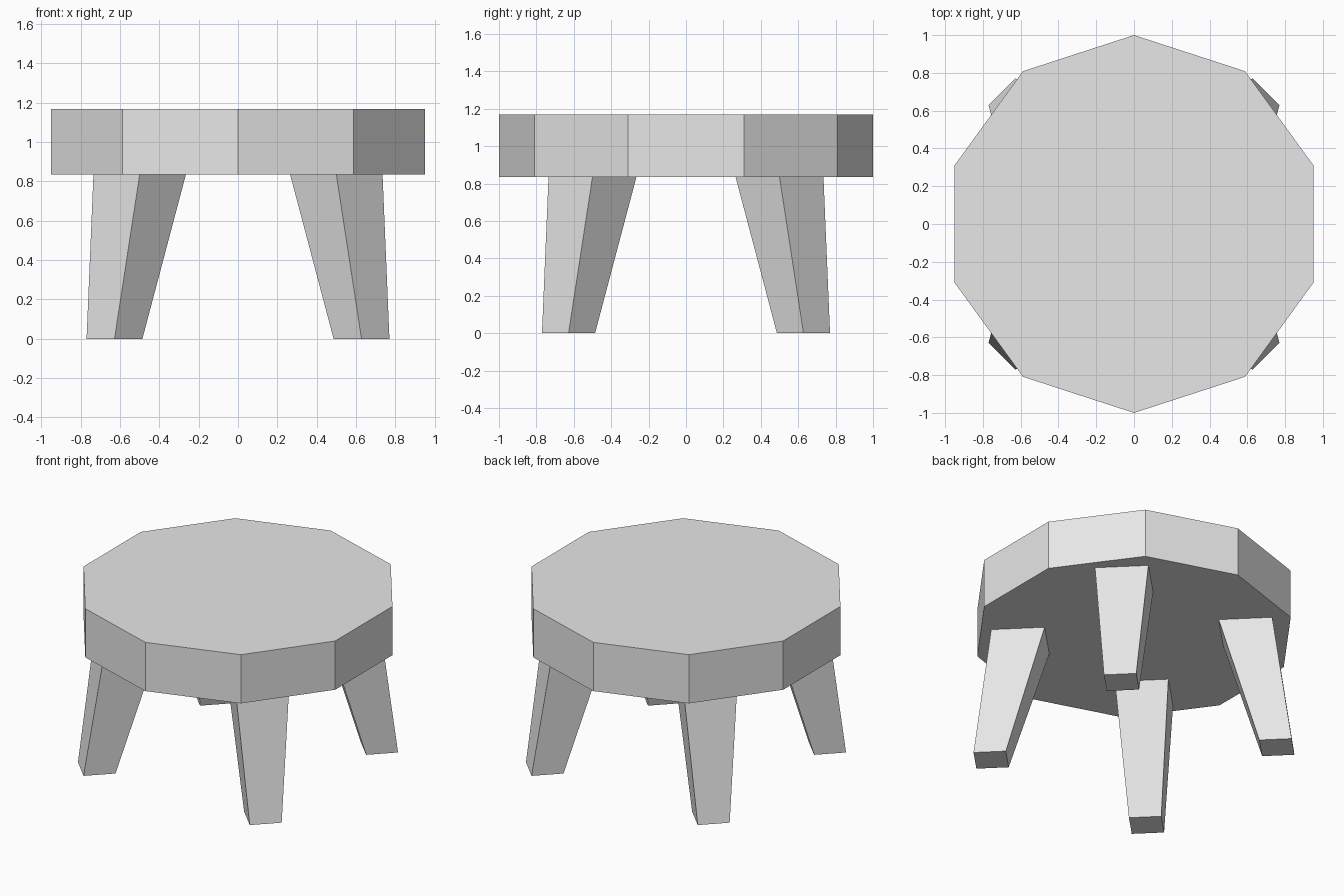
import bpy
import bmesh
from math import sin, cos, pi

cube = bpy.data.objects.get("Cube")
if cube:
    bpy.data.objects.remove(cube, do_unlink=True)

SEAT_BOTTOM, SEAT_TOP = 0.835, 1.168

grey = bpy.data.materials.new("light_grey")
grey.use_nodes = True
grey.diffuse_color = (0.8, 0.8, 0.8, 1)
grey.node_tree.nodes["Principled BSDF"].inputs["Base Color"].default_value = (0.8, 0.8, 0.8, 1)


def loft(name, sides, start, low, high):
    """Flat-sided solid between two regular polygons (x, y, z, radius)."""
    bm = bmesh.new()
    rings = []
    for x, y, z, r in (low, high):
        angles = [start + 2 * pi * i / sides for i in range(sides)]
        rings.append([bm.verts.new((x + r * cos(a), y + r * sin(a), z)) for a in angles])
    bottom, top = rings
    bm.faces.new(bottom[::-1])
    bm.faces.new(top)
    for i in range(sides):
        j = (i + 1) % sides
        bm.faces.new((bottom[i], bottom[j], top[j], top[i]))
    mesh = bpy.data.meshes.new(name)
    bm.to_mesh(mesh)
    bm.free()
    mesh.materials.append(grey)
    obj = bpy.data.objects.new(name, mesh)
    bpy.context.collection.objects.link(obj)
    return obj


# Ten-sided seat with a corner pointing to the back
loft("seat", 10, pi / 2, (0, 0, SEAT_BOTTOM, 1), (0, 0, SEAT_TOP, 1))

# Four splayed legs, narrowing towards the floor
for side, sx in (("left", 1), ("right", -1)):
    for end, sy in (("front", -1), ("back", 1)):
        loft(f"{end}_{side}_leg", 4, 0,
             (sx * 0.628, sy * 0.628, 0, 0.142),
             (sx * 0.5, sy * 0.5, SEAT_BOTTOM, 0.235))
